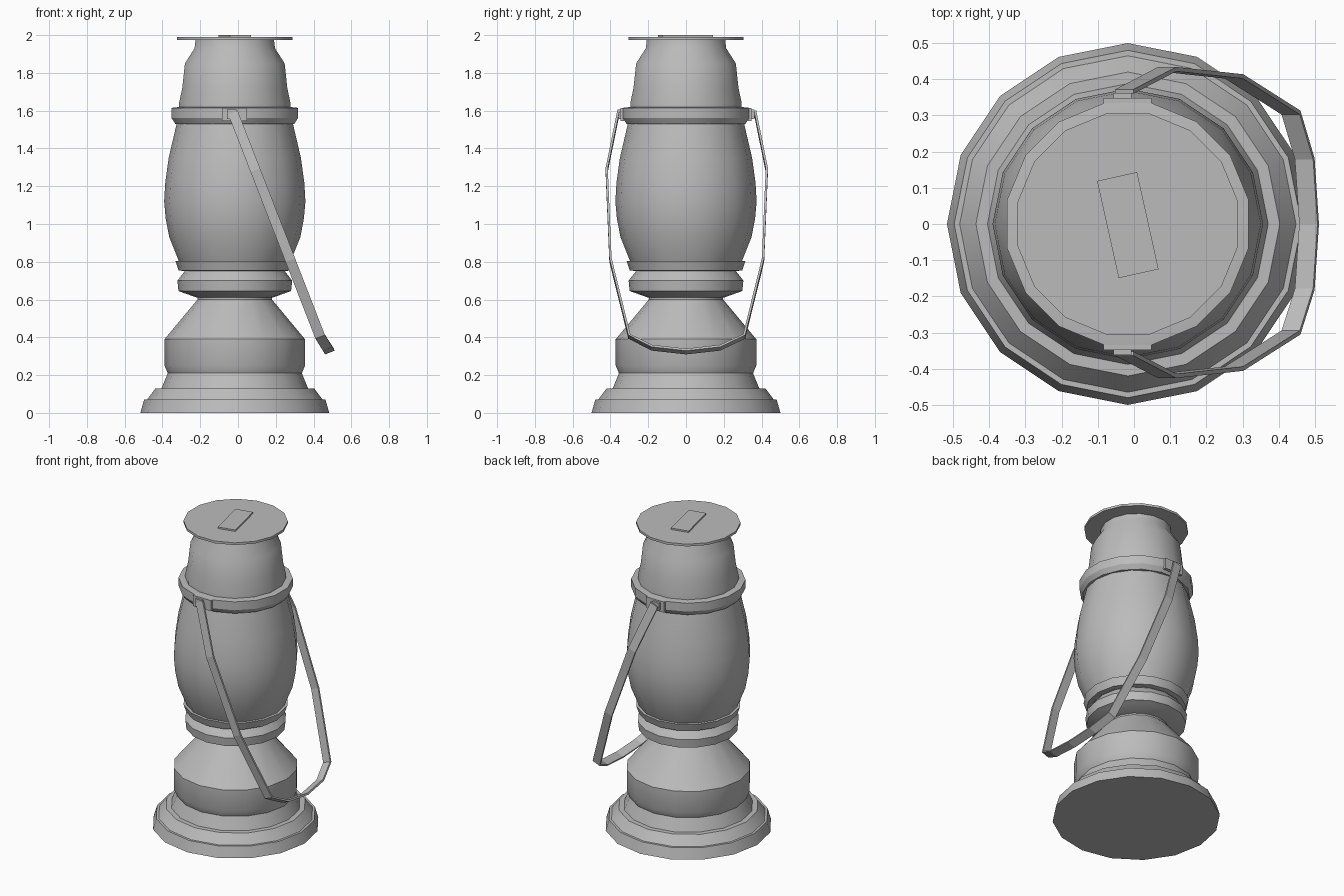
import bpy, bmesh, math
from mathutils import Vector

cube = bpy.data.objects.get("Cube")
if cube:
    bpy.data.objects.remove(cube, do_unlink=True)

AXIS_X = -0.017
SIDES = 16

metal = bpy.data.materials.new("plain_grey")
metal.use_nodes = True
GREY = (0.5, 0.5, 0.5, 1)
metal.diffuse_color = GREY
metal.node_tree.nodes["Principled BSDF"].inputs["Base Color"].default_value = GREY


def finish(name, bm, smooth=True):
    bmesh.ops.recalc_face_normals(bm, faces=bm.faces[:])
    mesh = bpy.data.meshes.new(name)
    bm.to_mesh(mesh)
    bm.free()
    mesh.materials.append(metal)
    obj = bpy.data.objects.new(name, mesh)
    bpy.context.collection.objects.link(obj)
    if smooth:
        bpy.ops.object.select_all(action='DESELECT')
        obj.select_set(True)
        bpy.context.view_layer.objects.active = obj
        bpy.ops.object.shade_smooth_by_angle(angle=math.radians(28))
    return obj


def loft(bm, rings):
    """Skin closed loops of vertices and cap both ends."""
    loops = [[bm.verts.new(p) for p in ring] for ring in rings]
    n = len(loops[0])
    for a, b in zip(loops, loops[1:]):
        for i in range(n):
            j = (i + 1) % n
            bm.faces.new((a[i], a[j], b[j], b[i]))
    bm.faces.new(loops[0][::-1])
    bm.faces.new(loops[-1])


def lathe(name, profile, half_step=False):
    """Turn (radius, z) points; half_step puts flats on the axes."""
    step = math.tau / SIDES
    shift = step / 2 if half_step else 0
    grow = 1 / math.cos(step / 2) if half_step else 1
    bm = bmesh.new()
    loft(bm, [[(AXIS_X + r * grow * math.cos(i * step + shift),
                r * grow * math.sin(i * step + shift), z)
               for i in range(SIDES)] for r, z in profile])
    return finish(name, bm)


def box(name, center, size, turn=0):
    bm = bmesh.new()
    bmesh.ops.create_cube(bm, size=1)
    bmesh.ops.scale(bm, vec=size, verts=bm.verts)
    obj = finish(name, bm, smooth=False)
    obj.location = center
    obj.rotation_euler.z = turn
    return obj


# Turned body, bottom to top
lathe("base_and_tank", [(.5, 0), (.48, .07), (.465, .07), (.42, .13), (.388, .13),
                        (.355, .21), (.372, .25), (.372, .39), (.197, .6), (.197, .64)])
lathe("burner_collar", [(.2, .61), (.27, .635), (.298, .645), (.304, .7), (.265, .75),
                        (.298, .755), (.315, .805), (.29, .805), (.28, .78)])
lathe("globe", [(.27, .75), (.295, .8), (.347, .93), (.366, 1.03), (.374, 1.12),
                (.368, 1.22), (.35, 1.35), (.308, 1.53)])
lathe("globe_band", [(.29, 1.53), (.315, 1.53), (.334, 1.56), (.334, 1.615),
                     (.29, 1.62)], True)
lathe("chimney_cap", [(.295, 1.6), (.295, 1.64), (.278, 1.72), (.264, 1.85),
                      (.213, 1.93), (.207, 1.98)], True)
lathe("lid", [(.305, 1.975), (.305, 1.99)], True)
box("lid_plate", (AXIS_X, -.003, 1.993), (.113, .275, .014), math.radians(12.5))

# Handle mounts on the band
for side, label in ((-1, "front"), (1, "back")):
    box(label + "_mount", (-.018, side * .338, 1.58), (.132, .02, .07))
    box(label + "_pivot", (-.032, side * .352, 1.58), (.05, .02, .05))

# Swinging handle: a thin ribbon leaning towards the left
half_path = [(.358, 1.59), (.42, 1.285), (.4, .81), (.3, .405)]
path = [Vector((-.025 + (1.585 - z) * .389, -y, z)) for y, z in half_path]
path += [Vector((.472, -.18, .345)), Vector((.484, 0, .325)), Vector((.472, .18, .345))]
path += [Vector((p.x, -p.y + .008, p.z)) for p in path[3::-1]]
across = Vector((.932, 0, .363))
rings = []
for i, p in enumerate(path):
    tangent = path[min(i + 1, len(path) - 1)] - path[max(i - 1, 0)]
    out = across.cross(tangent).normalized() * .006
    wide = across * .027
    rings.append([p + wide + out, p + wide - out, p - wide - out, p - wide + out])
bm = bmesh.new()
loft(bm, rings)
finish("handle", bm, smooth=False)
